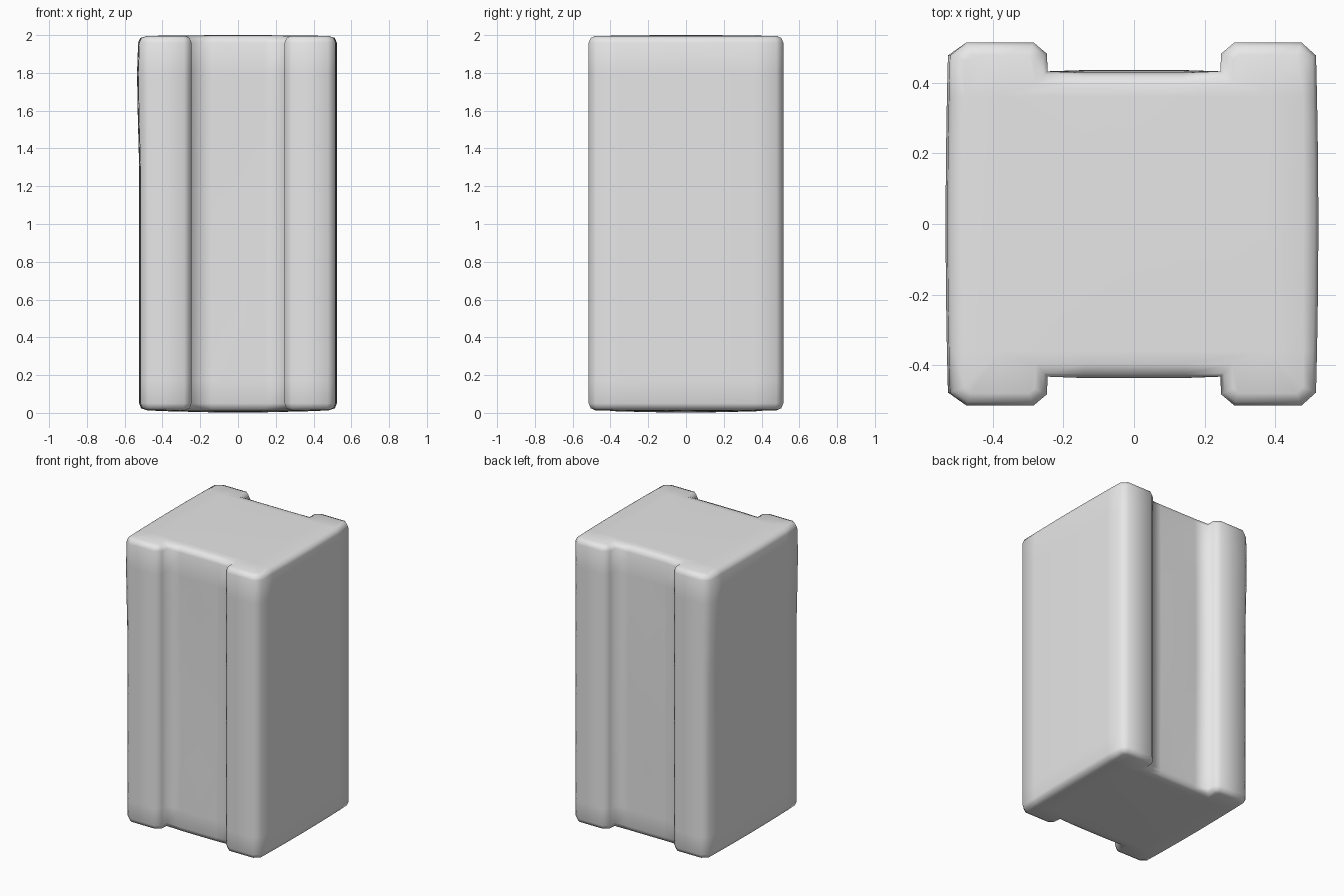
import bpy, bmesh, math
from mathutils import Vector

if "Cube" in bpy.data.objects:
    bpy.data.objects.remove(bpy.data.objects["Cube"], do_unlink=True)

# Single plain grey
grey = bpy.data.materials.new("plain_grey")
grey.use_nodes = True
colour = (0.8, 0.8, 0.8, 1)
grey.diffuse_color = colour
grey.node_tree.nodes["Principled BSDF"].inputs["Base Color"].default_value = colour

# Cross-section: one quarter, mirrored into a square with front and back grooves
quarter = [(0.515, 0.478), (0.475, 0.515), (0.285, 0.515), (0.247, 0.483), (0.245, 0.433)]
outline = quarter + [(-x, y) for x, y in reversed(quarter)]
outline += [(-x, -y) for x, y in outline]

bm = bmesh.new()
base = bm.faces.new([bm.verts.new((x, y, 0.015)) for x, y in outline])
top = bmesh.ops.extrude_face_region(bm, geom=[base])["geom"]
bmesh.ops.translate(bm, vec=(0, 0, 1.98), verts=[g for g in top if isinstance(g, bmesh.types.BMVert)])
bmesh.ops.recalc_face_normals(bm, faces=bm.faces)

# Rounded rims at top and bottom
rims = [e for e in bm.edges if abs(e.verts[0].co.z - e.verts[1].co.z) < 0.01]
bmesh.ops.bevel(bm, geom=rims, offset=0.035, segments=2, profile=0.5, affect='EDGES')

# Cuts that let the large faces swell and shade softly
def cut(axis, positions):
    for p in positions:
        point, normal = Vector(), Vector()
        point[axis], normal[axis] = p, 1
        bmesh.ops.bisect_plane(bm, geom=bm.verts[:] + bm.edges[:] + bm.faces[:],
                               plane_co=point, plane_no=normal, dist=0.0001)

cut(0, (-0.38, -0.14, 0, 0.14, 0.38))
cut(1, (-0.36, -0.18, 0, 0.18, 0.36))
cut(2, (0.17, 0.5, 0.9, 1.3, 1.6, 1.8))

# Slight hand-worn swelling of the sides, ends and groove floors
for v in bm.verts:
    x, y, z = v.co
    across = max(0, 1 - (x / 0.52) ** 2)
    along = max(0, 1 - (y / 0.52) ** 2)
    if abs(x) > 0.5:
        v.co.x += math.copysign(0.008, x) * along
        if x < 0:
            v.co.x -= 0.012 * math.exp(-((z - 1.75) / 0.25) ** 2)
    if abs(x) < 0.2 and 0.4 < abs(y) < 0.45:
        v.co.y -= 0.004 * math.cos(3 * z)
    if z < 0.03:
        v.co.z -= 0.013 * across * along
    elif z > 1.98:
        v.co.z += 0.005 * across * along

mesh = bpy.data.meshes.new("grooved_block")
bm.to_mesh(mesh)
bm.free()
mesh.materials.append(grey)
block = bpy.data.objects.new("grooved_block", mesh)
bpy.context.collection.objects.link(block)

# Soft shading everywhere
bpy.context.view_layer.objects.active = block
block.select_set(True)
bpy.ops.object.shade_smooth()
